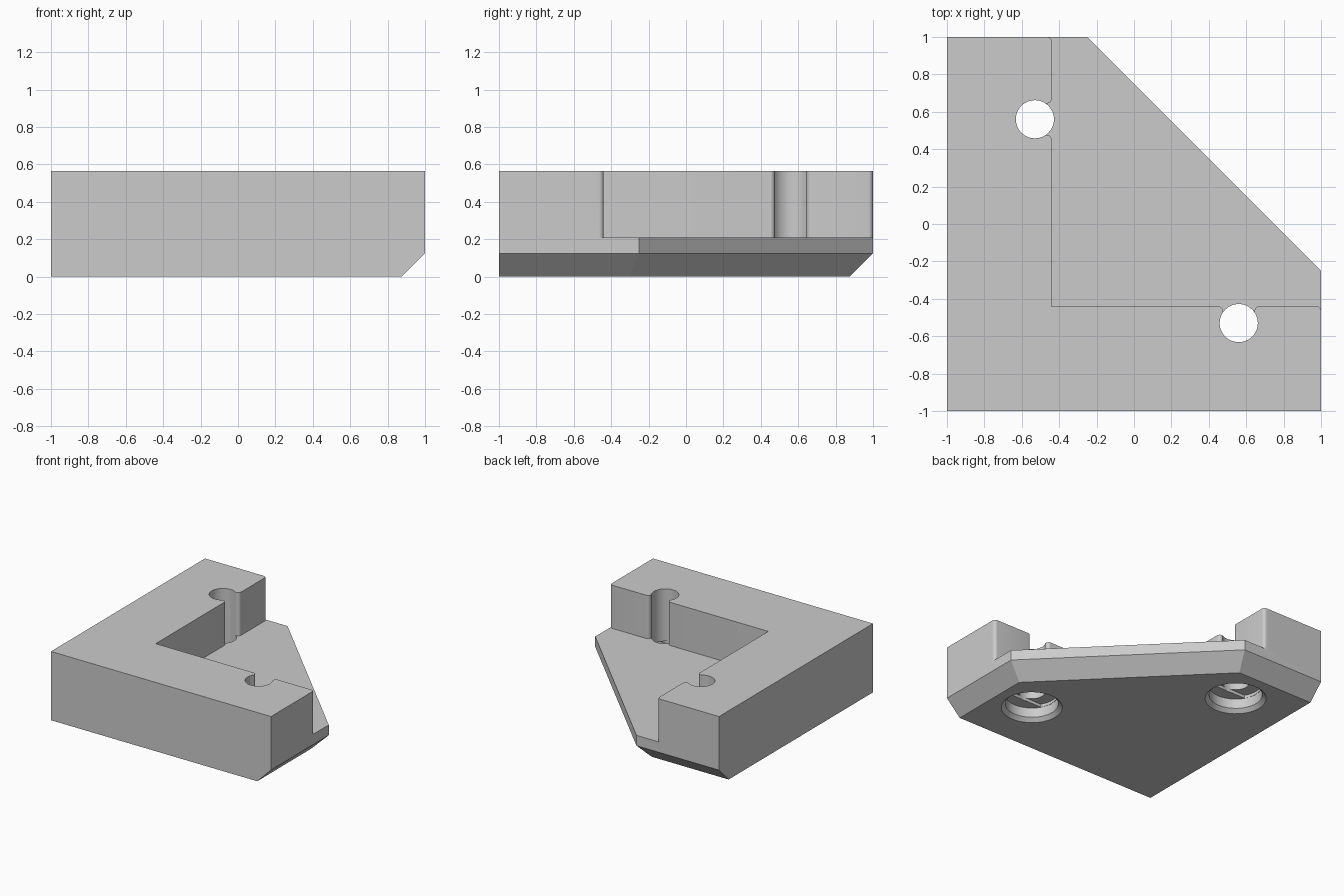
import bpy, bmesh, math

if "Cube" in bpy.data.objects:
    bpy.data.objects.remove(bpy.data.objects["Cube"], do_unlink=True)

HEIGHT, FLOOR, CHAMFER = 0.565, 0.21, 0.125
HOLE = (0.56, -0.53)
HOLES = [HOLE, HOLE[::-1]]

grey = bpy.data.materials.new("plain grey")
grey.use_nodes = True
colour = (0.6, 0.6, 0.6, 1)
grey.diffuse_color = colour
grey.node_tree.nodes["Principled BSDF"].inputs["Base Color"].default_value = colour


def loft(name, layers):
    """Closed solid through stacked outlines, given as (z, points)."""
    bm = bmesh.new()
    rings = [[bm.verts.new((x, y, z)) for x, y in pts] for z, pts in layers]
    bm.faces.new(rings[0])
    bm.faces.new(rings[-1])
    for low, high in zip(rings, rings[1:]):
        for i in range(len(low)):
            j = (i + 1) % len(low)
            bm.faces.new((low[i], low[j], high[j], high[i]))
    bmesh.ops.recalc_face_normals(bm, faces=bm.faces)
    mesh = bpy.data.meshes.new(name)
    bm.to_mesh(mesh)
    bm.free()
    mesh.materials.append(grey)
    obj = bpy.data.objects.new(name, mesh)
    bpy.context.collection.objects.link(obj)
    return obj


def arc(cx, cy, r, start, end, steps):
    angles = [math.radians(start + (end - start) * i / steps) for i in range(steps + 1)]
    return [(cx + r * math.cos(a), cy + r * math.sin(a)) for a in angles]


def circle(centre, r, steps=48):
    return arc(*centre, r, 0, 360, steps)[:-1]


def carve(body, cutter):
    cutter.hide_render = True
    mod = body.modifiers.new("cut", 'BOOLEAN')
    mod.operation, mod.solver, mod.object = 'DIFFERENCE', 'EXACT', cutter
    bpy.context.view_layer.objects.active = body
    bpy.ops.object.modifier_apply(modifier=mod.name)
    bpy.data.objects.remove(cutter, do_unlink=True)


# Corner block with its underside chamfered on three sides
outline = [(-1, -1), (1, -1), (1, -0.25), (-0.25, 1), (-1, 1)]
e = 1 - CHAMFER
d = 0.75 - CHAMFER * math.sqrt(2) - e
foot = [(-1, -1), (e, -1), (e, d), (d, e), (-1, e)]
body = loft("corner_bracket", [(0, foot), (CHAMFER, outline), (HEIGHT, outline)])

# Pocket leaving two walls, opening into the screw holes with rounded lips
wall, r, half = -0.44, 0.025, 0.085
hx, hy = HOLE
side = arc(hx - half - r, wall - r, r, 90, 0, 6)
side += [(hx - half, hy), (hx + half, hy)]
side += arc(hx + half + r, wall - r, r, 180, 90, 6)
side += arc(1 - r, wall - r, r, 90, 0, 6)
side += [(1, wall - 2 * r), (1.2, wall - 2 * r)]
other = [(y, x) for x, y in reversed(side)]
pocket = [(wall, wall)] + side + [(1.2, 1.2)] + other
carve(body, loft("pocket_cutter", [(FLOOR, pocket), (1, pocket)]))

# Screw holes, chamfered head recesses and shallow slots above them
for x, y in HOLES:
    through = circle((x, y), 0.102)
    carve(body, loft("hole_cutter", [(-0.1, through), (1, through)]))
    recess = circle((x, y), 0.2)
    mouth = circle((x, y), 0.23)
    carve(body, loft("recess_cutter", [(-0.01, mouth), (0, mouth), (0.03, recess), (0.11, recess)]))
    slot = arc(x, y, 0.198, -30, 30, 12) + arc(x, y, 0.198, 150, 210, 12)
    carve(body, loft("slot_cutter", [(0.08, slot), (0.135, slot)]))

bpy.ops.object.select_all(action='DESELECT')
body.select_set(True)
bpy.context.view_layer.objects.active = body
bpy.ops.object.shade_smooth_by_angle(angle=math.radians(30))
